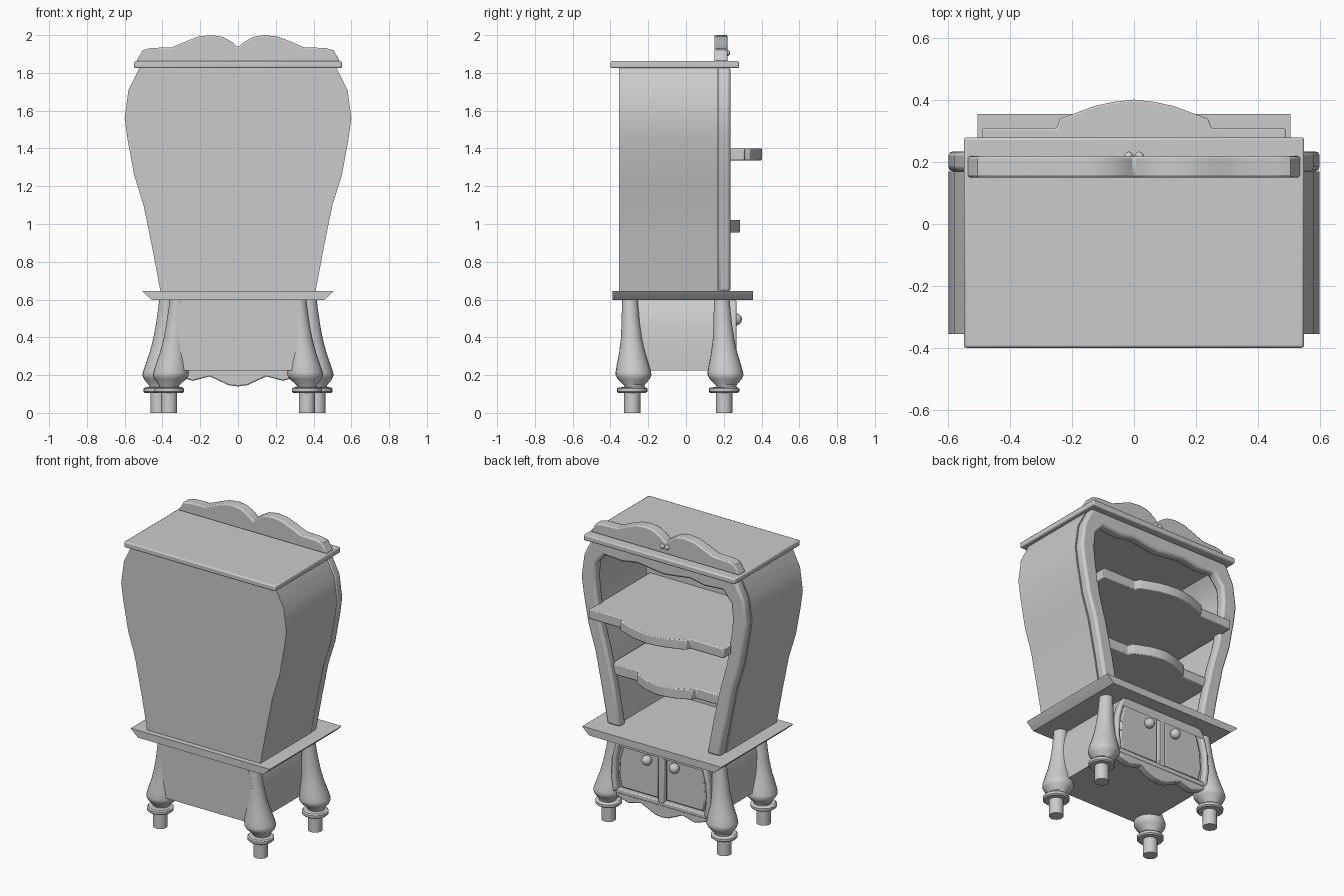
import bpy, bmesh, math
from mathutils import Vector

if "Cube" in bpy.data.objects:
    bpy.data.objects.remove(bpy.data.objects["Cube"])


def mirror(half):
    """Right-hand half profile -> full profile, right to left."""
    return half + [(-x, z) for x, z in reversed(half) if abs(x) > 1e-6]


def finish(name, bm, bevel=0, segs=2, angle=35):
    bmesh.ops.recalc_face_normals(bm, faces=bm.faces)
    me = bpy.data.meshes.new(name)
    bm.to_mesh(me)
    bm.free()
    ob = bpy.data.objects.new(name, me)
    bpy.context.collection.objects.link(ob)
    bpy.ops.object.select_all(action='DESELECT')
    ob.select_set(True)
    bpy.context.view_layer.objects.active = ob
    bpy.ops.object.shade_smooth_by_angle(angle=math.radians(angle))
    if bevel:
        m = ob.modifiers.new("bevel", 'BEVEL')
        m.width, m.segments = bevel, segs
        m.limit_method, m.angle_limit = 'ANGLE', math.radians(50)
    return ob


def prism(name, outline, lo, hi, axis='y', bevel=0, segs=2):
    """Extrude an xz outline along y, or an xy outline along z."""
    bm = bmesh.new()
    put = (lambda a, b, t: (a, t, b)) if axis == 'y' else (lambda a, b, t: (a, b, t))
    f = bm.faces.new([bm.verts.new(put(a, b, lo)) for a, b in outline])
    new = bmesh.ops.extrude_face_region(bm, geom=[f])['geom']
    d = Vector(put(0, 0, hi - lo))
    bmesh.ops.translate(bm, vec=d, verts=[v for v in new if isinstance(v, bmesh.types.BMVert)])
    return finish(name, bm, bevel, segs)


def box(name, x0, x1, y0, y1, z0, z1, bevel=0):
    return prism(name, [(x0, z0), (x1, z0), (x1, z1), (x0, z1)], y0, y1, bevel=bevel)


def arch(outer, inner):
    """Open-bottomed band between two half profiles."""
    return mirror(outer) + mirror(inner)[::-1]


# Upper case: bulging shell, back panel and face frame
outer = [(.41, .64), (.455, .88), (.50, 1.10), (.55, 1.26), (.585, 1.45),
         (.60, 1.56), (.58, 1.71), (.52, 1.83)]
shell_in = [(.345, .64), (.395, .88), (.44, 1.10), (.485, 1.26), (.52, 1.45),
            (.535, 1.56), (.515, 1.68), (.45, 1.77)]
opening = [(.315, .64), (.36, .88), (.41, 1.10), (.455, 1.26), (.487, 1.45),
           (.50, 1.57), (.49, 1.67), (.43, 1.74), (.30, 1.73), (.19, 1.75),
           (.08, 1.735), (0, 1.725)]
prism("case_shell", arch(outer, shell_in), -.35, .17)
prism("case_panel", mirror(outer), -.355, -.32)
prism("face_frame", arch(outer, opening), .17, .235, bevel=.015)

# Top board and crest
box("top_board", -.55, .55, -.40, .28, 1.825, 1.862, bevel=.008)
crest = [(.54, 1.86), (.505, 1.92), (.46, 1.932), (.35, 1.935), (.28, 1.965),
         (.21, 1.992), (.14, 2.0), (.08, 1.99), (.03, 1.962), (0, 1.935)]
prism("crest", mirror(crest), .15, .22, bevel=.008)
for s in (-1, 1):
    bm = bmesh.new()
    bmesh.ops.create_uvsphere(bm, u_segments=12, v_segments=8, radius=.016)
    bmesh.ops.translate(bm, vec=(s * .017, .218, 1.905), verts=bm.verts)
    finish("crest_curl", bm)

# Shelves with a bowed front edge
def shelf(name, half_w, bow, edge, z0, z1):
    half = [(half_w, -.33), (half_w, edge), (bow, edge), (bow * .96, edge + .03),
            (bow * .5, edge + .072), (bow * .25, edge + .085), (0, edge + .092)]
    prism(name, mirror(half), z0, z1, axis='z', bevel=.006)


shelf("upper_shelf", .49, .25, .31, 1.337, 1.40)
shelf("lower_shelf", .41, .21, .195, .955, 1.022)

# Waist board, flared at the ends
prism("waist_board", mirror([(.455, .597), (.50, .637), (.505, .645)]), -.39, .355)

# Lower cabinet, apron and doors
lower = [(.35, .225), (.352, .35), (.345, .46), (.325, .54), (.295, .60)]
prism("lower_cabinet", mirror(lower), -.34, .23)
apron = [(0, .14), (.05, .147), (.10, .17), (.15, .193), (.20, .18), (.24, .17),
         (.29, .185), (.33, .20), (.35, .24)]
prism("apron", [(-x, z) for x, z in reversed(apron[1:])] + apron, .20, .255, bevel=.008)
door = [(.315, .245), (.33, .33), (.325, .45), (.30, .54), (.275, .585)]
trim = [(.345, .22), (.36, .33), (.353, .45), (.33, .54), (.30, .597)]
prism("door_trim", arch(trim, door), .22, .268, bevel=.01)
box("bottom_rail", -.33, .33, .22, .26, .22, .25, bevel=.006)
box("centre_post", -.022, .022, .22, .262, .24, .597, bevel=.006)
for s in (-1, 1):
    half = [(s * .03, .26), (s * .295, .26), (s * .312, .34), (s * .305, .45),
            (s * .28, .54), (s * .262, .58), (s * .03, .58)]
    prism("door", half, .22, .248, bevel=.006)
    bm = bmesh.new()
    bmesh.ops.create_uvsphere(bm, u_segments=20, v_segments=12, radius=.032)
    bmesh.ops.translate(bm, vec=(s * .10, .264, .495), verts=bm.verts)
    finish("door_knob", bm)

# Turned legs, leaning inwards towards the top: (radius, height)
leg = [(.043, 0), (.043, .105), (.072, .105), (.08, .112), (.08, .128), (.072, .135),
       (.052, .137), (.054, .147), (.085, .18), (.095, .20), (.094, .215), (.084, .26),
       (.069, .32), (.057, .39), (.049, .47), (.044, .55), (.042, .60)]


def make_leg(name, side, x, y, n=24):
    bm = bmesh.new()
    rings = []
    for r, z in leg:
        t = min(1, max(0, (z - .14) / .46)) ** .8
        cx, cy = side * (x - .045 * t), y + (.012 if z > .136 else 0) - .025 * t
        rings.append([bm.verts.new((cx + r * math.cos(math.tau * i / n),
                                    cy + r * math.sin(math.tau * i / n), z)) for i in range(n)])
    for a, b in zip(rings, rings[1:]):
        for i in range(n):
            j = (i + 1) % n
            bm.faces.new((a[i], a[j], b[j], b[i]))
    bm.faces.new(rings[0])
    bm.faces.new(rings[-1])
    finish(name, bm)


for s in (-1, 1):
    make_leg("front_leg", s, .365, -.285)
    make_leg("back_leg", s, .42, .202)
